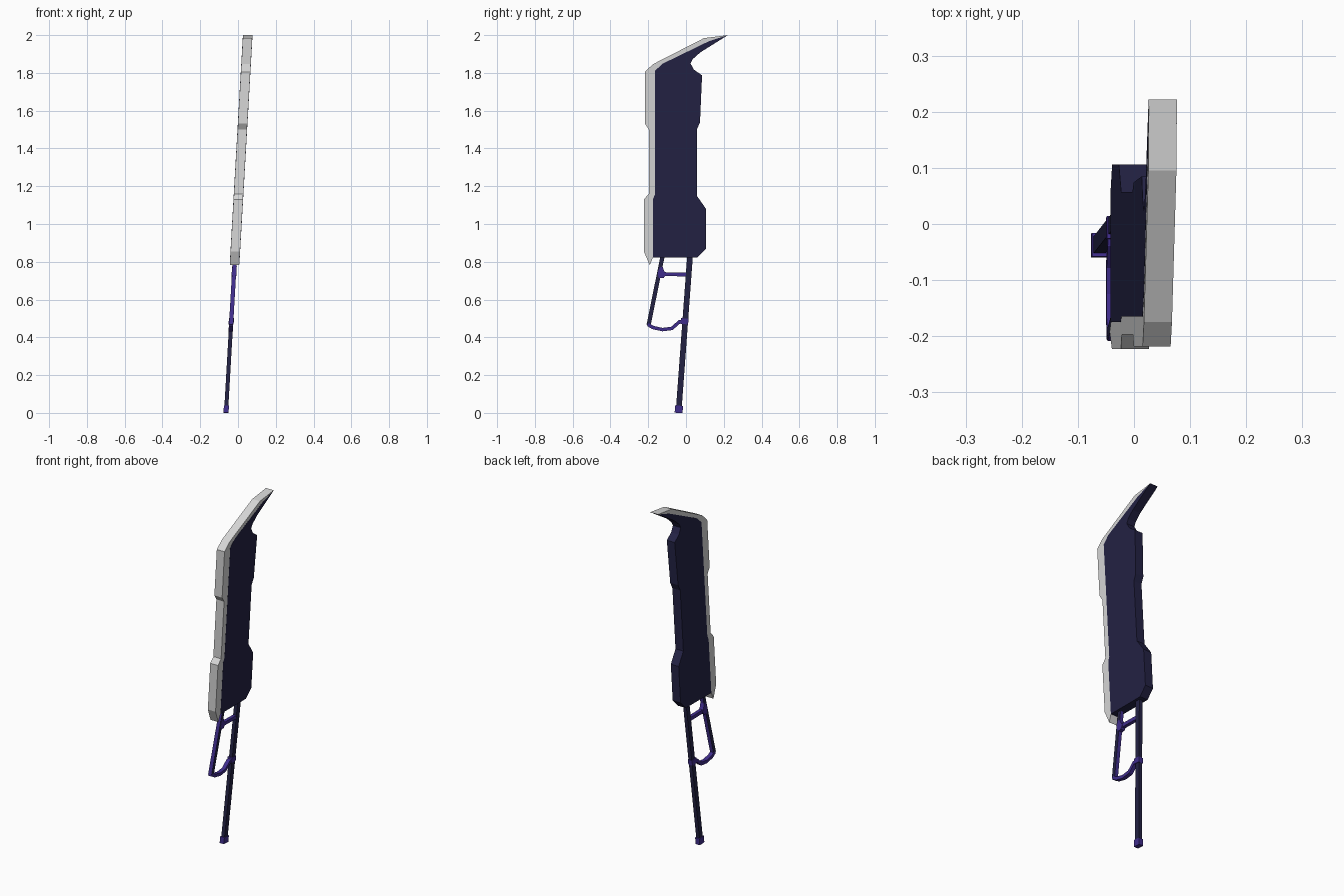
import bpy, bmesh
from mathutils import Vector

if "Cube" in bpy.data.objects:
    bpy.data.objects.remove(bpy.data.objects["Cube"])


def material(name, rgb):
    m = bpy.data.materials.new(name)
    m.diffuse_color = (*rgb, 1)
    m.use_nodes = True
    m.node_tree.nodes["Principled BSDF"].inputs["Base Color"].default_value = m.diffuse_color
    return m


NAVY = material("dark navy", (0.017, 0.016, 0.058))
PURPLE = material("purple", (0.052, 0.027, 0.27))
STEEL = material("pale steel", (0.68, 0.68, 0.68))


def lean(v):
    # the whole weapon leans slightly towards +x
    return (v[0] - 0.0635 + 0.0575 * v[2], v[1], v[2])


def finish(bm, name, mats):
    bmesh.ops.recalc_face_normals(bm, faces=bm.faces[:])
    me = bpy.data.meshes.new(name)
    bm.to_mesh(me)
    bm.free()
    for m in mats:
        me.materials.append(m)
    ob = bpy.data.objects.new(name, me)
    bpy.context.collection.objects.link(ob)
    return ob


def plate(name, outline, thick, mat):
    # flat plate from a (y, z) outline
    bm = bmesh.new()
    sides = [[bm.verts.new(lean((s * thick / 2, y, z))) for y, z in outline] for s in (-1, 1)]
    bm.faces.new(sides[0])
    bm.faces.new(sides[1][::-1])
    n = len(outline)
    for i in range(n):
        j = (i + 1) % n
        bm.faces.new((sides[0][i], sides[0][j], sides[1][j], sides[1][i]))
    return finish(bm, name, [mat])


def bar(name, path, width, thick, mat, edge=None):
    # mitred rectangular bar along a (y, z) path; edge recolours the narrow faces
    pts = [Vector(p) for p in path]
    bm = bmesh.new()
    rings = []
    for i, p in enumerate(pts):
        a = (p - pts[i - 1]).normalized() if i else (pts[1] - p).normalized()
        b = (pts[i + 1] - p).normalized() if i < len(pts) - 1 else a
        t = (a + b).normalized()
        n = Vector((-t.y, t.x)) * (width / 2 / max(0.4, t.dot(a)))
        rings.append([bm.verts.new(lean((sx * thick / 2, p.x + sn * n.x, p.y + sn * n.y)))
                      for sx, sn in ((-1, -1), (1, -1), (1, 1), (-1, 1))])
    for r, s in zip(rings, rings[1:]):
        for k in range(4):
            f = bm.faces.new((r[k], r[(k + 1) % 4], s[(k + 1) % 4], s[k]))
            if edge and k in (0, 2):
                f.material_index = 1
    bm.faces.new(rings[0])
    bm.faces.new(rings[-1][::-1])
    return finish(bm, name, [mat, edge] if edge else [mat])


# line where the cutting edge meets the body, bottom to tip
seam = [(-.175, .823), (-.175, 1.13), (-.165, 1.155), (-.165, 1.81),
        (-.125, 1.848), (.12, 1.967), (.222, 2.0)]
# pale cutting edge
outer = [(.095, 1.984), (-.175, 1.846), (-.218, 1.805), (-.218, 1.532), (-.197, 1.5),
         (-.197, 1.16), (-.223, 1.13), (-.223, .855), (-.192, .782)]
plate("cutting_edge", seam + outer, 0.05, STEEL)

# dark blade body with hooked tip and stepped spine
spine = [(.075, 1.908), (.036, 1.873), (.024, 1.85), (.042, 1.817), (.085, 1.787), (.074, 1.537),
         (.057, 1.5), (.057, 1.15), (.106, 1.08), (.106, .87), (.06, .823)]
plate("blade_body", seam + spine, 0.051, NAVY)

# handle
bar("main_shaft", [(-.039, .01), (.022, .84)], 0.03, 0.021, NAVY)
bar("shaft_foot", [(-.039, 0), (-.037, .038)], 0.042, 0.027, PURPLE)
bar("shaft_collar", [(-.009, .47), (-.006, .5)], 0.04, 0.027, PURPLE)

# hand guard
bar("guard_bar", [(-.198, .465), (-.122, .84)], 0.022, 0.022, NAVY, PURPLE)
bar("guard_lower_curve", [(-.202, .468), (-.175, .452), (-.125, .441), (-.075, .447), (-.035, .482), (-.01, .487)],
    0.018, 0.023, PURPLE)
bar("guard_crossbar", [(-.13, .735), (.025, .732)], 0.02, 0.02, PURPLE)
plate("guard_joint", [(-.15, .74), (-.143, .712), (-.118, .715), (-.104, .735), (-.116, .752), (-.124, .775), (-.139, .77)],
      0.025, PURPLE)
